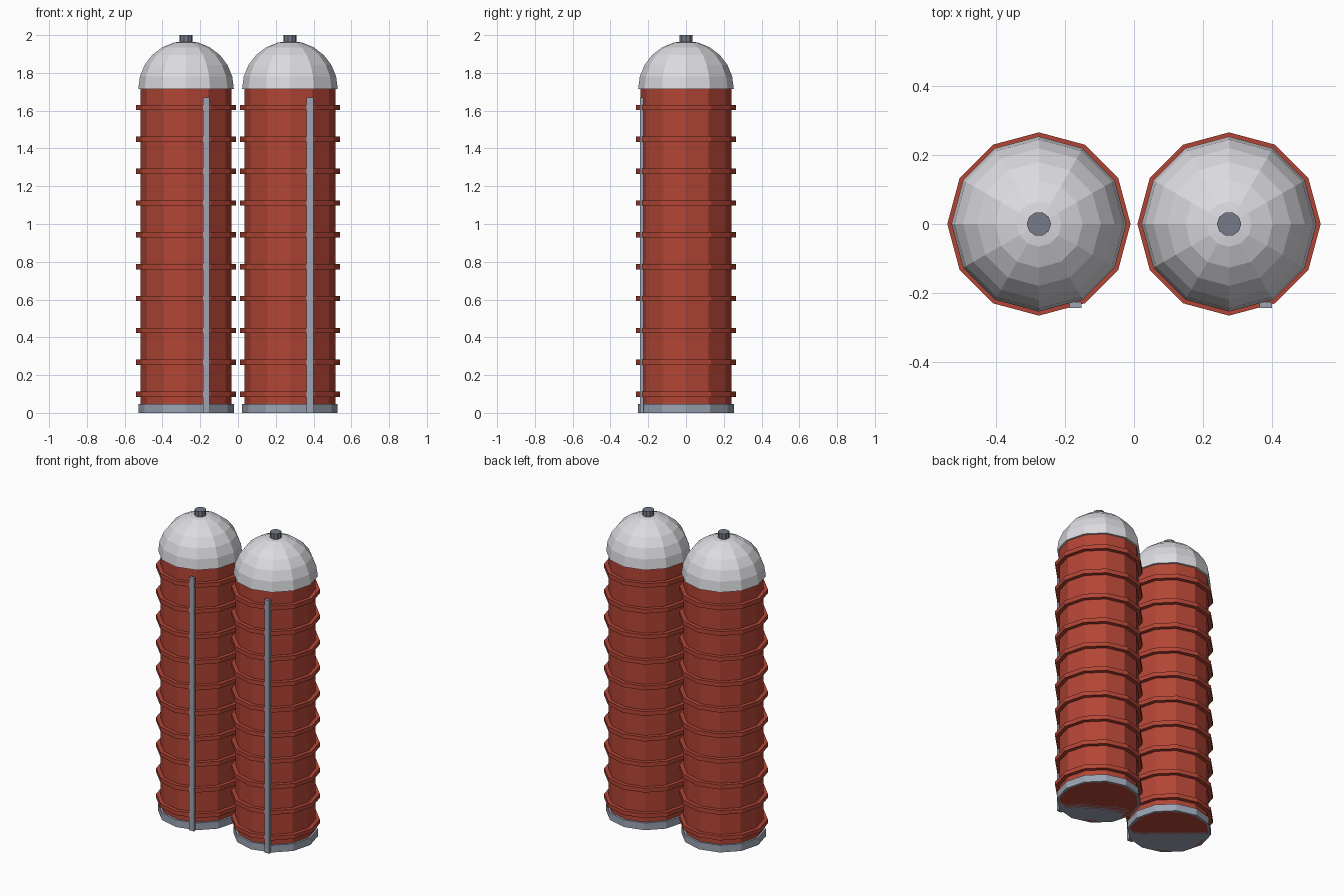
import bpy
import bmesh
import math

if "Cube" in bpy.data.objects:
    bpy.data.objects.remove(bpy.data.objects["Cube"])


def material(name, srgb):
    m = bpy.data.materials.new(name)
    m.diffuse_color = [((c + 0.055) / 1.055) ** 2.4 for c in srgb] + [1.0]
    m.use_nodes = True
    m.node_tree.nodes["Principled BSDF"].inputs["Base Color"].default_value = m.diffuse_color
    return m


RED = material("brick red", (0.70, 0.27, 0.21))
STEEL = material("blue grey steel", (0.61, 0.64, 0.70))
PALE = material("pale grey", (0.86, 0.86, 0.88))
DARK = material("dark grey", (0.46, 0.48, 0.54))


def finish(bm, name, mat):
    bmesh.ops.recalc_face_normals(bm, faces=bm.faces)
    mesh = bpy.data.meshes.new(name)
    bm.to_mesh(mesh)
    bm.free()
    mesh.materials.append(mat)
    obj = bpy.data.objects.new(name, mesh)
    bpy.context.collection.objects.link(obj)
    return obj


def add_lathe(bm, x, profile, sides=12):
    """Closed faceted solid from (radius, height) pairs."""
    loops = []
    for r, z in profile:
        loops.append([bm.verts.new((x + r * math.cos(math.tau * i / sides),
                                    r * math.sin(math.tau * i / sides), z))
                      for i in range(sides)])
    for a, b in zip(loops, loops[1:]):
        for i in range(sides):
            j = (i + 1) % sides
            bm.faces.new((a[i], a[j], b[j], b[i]))
    bm.faces.new(loops[0])
    bm.faces.new(loops[-1])


def lathe(name, mat, x, profile, sides=12):
    bm = bmesh.new()
    add_lathe(bm, x, profile, sides)
    return finish(bm, name, mat)


for side, x in (("left", -0.275), ("right", 0.275)):
    # Tower wall and foundation
    lathe(side + "_silo_wall", RED, x, [(0.24, 0), (0.24, 1.72)])
    lathe(side + "_foundation", STEEL, x, [(0.253, 0), (0.253, 0.047)])

    # Reinforcing hoops
    bm = bmesh.new()
    for i in range(10):
        z = 0.099 + i * 0.1687
        add_lathe(bm, x, [(0.265, z - 0.014), (0.265, z + 0.014)])
    finish(bm, side + "_hoops", RED)

    # Domed roof with vent
    dome = [(0.253 * math.cos(math.radians(a)),
             1.716 + 0.253 * math.sin(math.radians(a)))
            for a in range(0, 90, 15)]
    dome.append((0.002, 1.969))
    lathe(side + "_dome", PALE, x, dome)
    lathe(side + "_vent", DARK, x, [(0.035, 1.95), (0.035, 2.0)], 10)

    # Vertical ladder rail
    bm = bmesh.new()
    bmesh.ops.create_cube(bm, size=1)
    for v in bm.verts:
        v.co = (x + 0.106 + v.co.x * 0.035,
                -0.2345 + v.co.y * 0.018,
                0.835 + v.co.z * 1.67)
    finish(bm, side + "_ladder_rail", STEEL)
